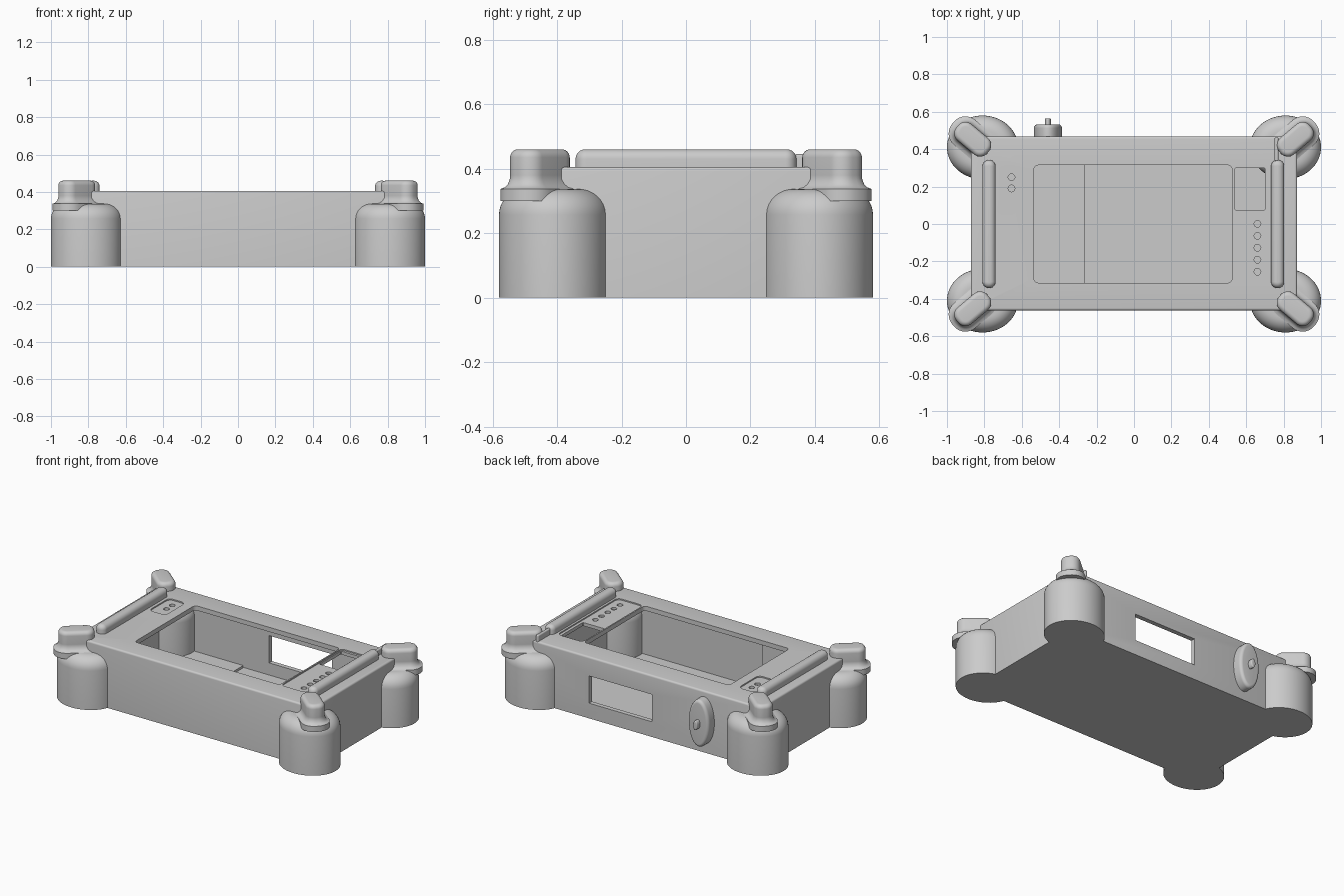
import bpy, bmesh, math
from mathutils import Matrix, Vector

if "Cube" in bpy.data.objects:
    bpy.data.objects.remove(bpy.data.objects["Cube"], do_unlink=True)

grey = bpy.data.materials.new("casing_grey")
grey.use_nodes = True
colour = (0.6, 0.6, 0.6, 1)
grey.diffuse_color = colour
grey.node_tree.nodes["Principled BSDF"].inputs["Base Color"].default_value = colour


def rounded(w, h, r, steps=8):
    """Outline maker: rounded rectangle that grows by an offset."""
    def make(grow):
        rad = max(r + grow, 0.002)
        pts = []
        for q, (sx, sy) in enumerate([(1, 1), (-1, 1), (-1, -1), (1, -1)]):
            cx, cy = sx * (w / 2 + grow - rad), sy * (h / 2 + grow - rad)
            for i in range(steps + 1):
                a = math.pi / 2 * (q + i / steps)
                pts.append((cx + rad * math.cos(a), cy + rad * math.sin(a)))
        return pts
    return make


def ellipse(rx, ry, n=48):
    """Outline maker: ellipse that grows by an offset."""
    def make(grow):
        return [((rx + grow) * math.cos(2 * math.pi * i / n),
                 (ry + grow) * math.sin(2 * math.pi * i / n)) for i in range(n)]
    return make


def round_top(bottom, top, r, steps=6):
    """Levels (height, offset) of a straight wall with a rounded top edge."""
    arc = [math.pi / 2 * i / steps for i in range(steps + 1)]
    return [(bottom, 0)] + [(top - r + r * math.sin(a), r * math.cos(a) - r) for a in arc]


def loft(name, outline, levels, place=Matrix(), helper=False):
    """Stack an outline through the levels and cap both ends."""
    bm = bmesh.new()
    rings = [[bm.verts.new((x, y, z)) for x, y in outline(g)] for z, g in levels]
    for low, high in zip(rings, rings[1:]):
        for i in range(len(low)):
            j = (i + 1) % len(low)
            bm.faces.new((low[i], low[j], high[j], high[i]))
    bm.faces.new(rings[0][::-1])
    bm.faces.new(rings[-1])
    bm.transform(place)
    bmesh.ops.recalc_face_normals(bm, faces=bm.faces)
    mesh = bpy.data.meshes.new(name)
    bm.to_mesh(mesh)
    bm.free()
    mesh.materials.append(grey)
    ob = bpy.data.objects.new(name, mesh)
    bpy.context.collection.objects.link(ob)
    if helper:
        ob.hide_render = True
        ob.hide_set(True)
        ob.display_type = 'WIRE'
    else:
        parts.append(ob)
    return ob


def at(x, y, z=0):
    return Matrix.Translation((x, y, z))


parts = []

# Casing shell
casing = loft("casing", rounded(1.745, 0.93, 0.02, 3),
              round_top(0, 0.405, 0.012, 4), at(0, 0.003))


def cut(name, outline, bottom, top, place):
    cutter = loft(name, outline, [(bottom, 0), (top, 0)], place, True)
    mod = casing.modifiers.new(name, 'BOOLEAN')
    mod.operation = 'DIFFERENCE'
    mod.solver = 'EXACT'
    mod.object = cutter


# Hollow inside, main opening and back window
cut("cavity_cutter", rounded(1.5, 0.87, 0.005, 1), 0.02, 0.375, at(0, 0.003))
cut("opening_cutter", rounded(1.06, 0.63, 0.025, 4), 0.3, 0.5, at(-0.005, 0))
cut("back_window_cutter", rounded(0.46, 0.3, 0.004, 1), 0.1, 0.28, at(0.15, 0.5))

# Control panels: shallow recesses, square port and button sockets
cut("right_panel_cutter", rounded(0.185, 0.63, 0.03, 4), 0.397, 0.5, at(0.626, 0))
cut("left_panel_cutter", rounded(0.12, 0.21, 0.03, 4), 0.397, 0.5, at(-0.66, 0.205))
cut("port_cutter", rounded(0.16, 0.225, 0.005, 1), 0.3, 0.5, at(0.62, 0.187))
sockets = [(0.66, -0.255 + 0.064 * i) for i in range(5)]
sockets += [(-0.655, 0.19), (-0.655, 0.25)]
for n, (x, y) in enumerate(sockets):
    cut(f"socket_cutter_{n}", ellipse(0.018, 0.018, 16), 0.382, 0.5, at(x, y))

# Inner floor plate and front liner
loft("floor_plate", rounded(0.49, 0.86, 0.004, 1), [(0.015, 0), (0.035, 0)], at(-0.51, 0.003))
loft("front_liner", rounded(0.49, 0.03, 0.004, 1), [(0.015, 0), (0.38, 0)], at(-0.51, -0.425))

# Corner bumpers with angled posts
post_levels = [(0.3, 0.03), (0.337, 0.03), (0.342, 0.017), (0.352, 0.007), (0.37, 0)]
post_levels += round_top(0.38, 0.46, 0.025)
for sx, side in ((1, "left"), (-1, "right")):
    for sy, end in ((-1, "front"), (1, "back")):
        loft(f"{end}_{side}_bumper", ellipse(0.19, 0.17, 64),
             round_top(0, 0.337, 0.08, 8), at(sx * 0.81, sy * 0.41))
        turn = Matrix.Rotation(sx * sy * math.radians(40), 4, 'Z')
        loft(f"{end}_{side}_post", rounded(0.215, 0.115, 0.05), post_levels,
             at(sx * 0.862, sy * 0.453) @ turn)

# Carry bars along both ends
for x, side in ((-0.775, "right"), (0.768, "left")):
    loft(f"{side}_bar", rounded(0.07, 0.685, 0.034), round_top(0.39, 0.46, 0.03), at(x, 0))
loft("bar_pin", rounded(0.02, 0.13, 0.009), round_top(0.395, 0.445, 0.008), at(0.762, 0.4))

# Oval dial on the back
back = at(-0.46, 0.46, 0.213) @ Matrix.Rotation(-math.pi / 2, 4, 'X')
loft("dial", ellipse(0.075, 0.155), round_top(0, 0.073, 0.02), back)
loft("dial_knob", ellipse(0.016, 0.03, 24), round_top(0.06, 0.105, 0.006), back)

# Smooth shading with sharp edges kept
bpy.ops.object.select_all(action='DESELECT')
for ob in parts:
    ob.select_set(True)
bpy.context.view_layer.objects.active = casing
bpy.context.view_layer.update()
dg = bpy.context.evaluated_depsgraph_get()
solid = bpy.data.meshes.new_from_object(casing.evaluated_get(dg))
casing.modifiers.clear()
casing.data = solid
bpy.ops.object.shade_smooth_by_angle(angle=math.radians(35))
for ob in [o for o in bpy.data.objects if "_cutter" in o.name]:
    bpy.data.objects.remove(ob, do_unlink=True)
